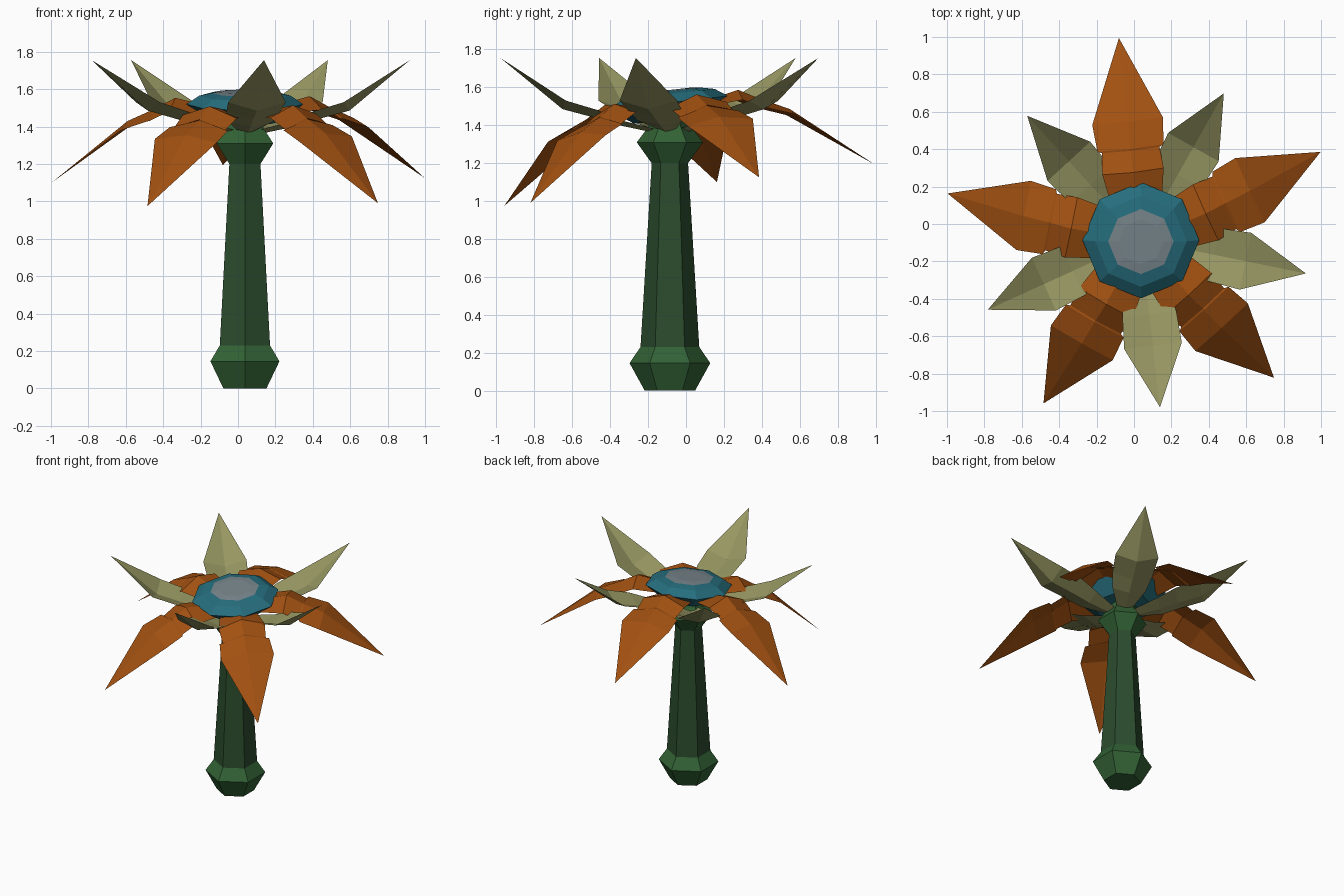
import bpy, bmesh, math

if "Cube" in bpy.data.objects:
    bpy.data.objects.remove(bpy.data.objects["Cube"])

AXIS = (0.037, -0.085)
TILT = math.radians(6.4)


def material(name, rgb):
    lin = [((c / 255 + 0.055) / 1.055) ** 2.4 for c in rgb]
    m = bpy.data.materials.new(name)
    m.diffuse_color = (*lin, 1)
    m.use_nodes = True
    m.node_tree.nodes["Principled BSDF"].inputs["Base Color"].default_value = m.diffuse_color
    return m


ORANGE = material("orange", (162, 81, 17))
OLIVE = material("olive", (150, 150, 98))
BLUE = material("teal blue", (38, 110, 126))
GREY = material("pale grey", (120, 134, 140))
STEM = material("dark green", (43, 76, 45))
BULB = material("leaf green", (50, 98, 53))


def finish(bm, name, mats, loc, tilt=0):
    me = bpy.data.meshes.new(name)
    bm.to_mesh(me)
    bm.free()
    for m in mats:
        me.materials.append(m)
    ob = bpy.data.objects.new(name, me)
    ob.location = loc
    ob.rotation_euler.x = tilt
    bpy.context.collection.objects.link(ob)
    return ob


def lathe(name, profile, sides, phase, mats, loc, tilt=0):
    """Faceted turned solid; profile rows are (radius, z, material of band above)."""
    bm = bmesh.new()
    rings = []
    for r, z, _ in profile:
        angles = [phase + 2 * math.pi * i / sides for i in range(sides)]
        rings.append([bm.verts.new((r * math.cos(a), r * math.sin(a), z)) for a in angles])
    bm.faces.new(rings[0][::-1]).material_index = profile[0][2]
    for k in range(len(rings) - 1):
        lo, hi = rings[k], rings[k + 1]
        for i in range(sides):
            j = (i + 1) % sides
            bm.faces.new((lo[i], lo[j], hi[j], hi[i])).material_index = profile[k][2]
    bm.faces.new(rings[-1]).material_index = profile[-1][2]
    return finish(bm, name, mats, loc, tilt)


def petals(name, rows, tip, start, mat, loc, tilt=0):
    """Ring of five creased petals; rows are (radius, half width, edge z, crease z)."""
    bm = bmesh.new()
    for k in range(5):
        a = math.radians(start + 72 * k)
        c, s = math.cos(a), math.sin(a)

        def vert(r, w, z):
            return bm.verts.new((r * c - w * s, r * s + w * c, z))

        strips = [(vert(r, -w, ze), vert(r, 0, zm), vert(r, w, ze)) for r, w, ze, zm in rows]
        for p, q in zip(strips, strips[1:]):
            for i in (0, 1):
                bm.faces.new((p[i], q[i], q[i + 1], p[i + 1]))
        end = vert(tip[0], 0, tip[1])
        for i in (0, 1):
            bm.faces.new((strips[-1][i], end, strips[-1][i + 1]))
    return finish(bm, name, [mat], loc, tilt)


# Six-sided stem with a bulb at each end
lathe("stem",
      [(0.133, 0, 1), (0.213, 0.145, 1), (0.155, 0.23, 0), (0.096, 1.2, 1),
       (0.175, 1.31, 1), (0.115, 1.39, 1), (0.10, 1.46, 1)],
      6, math.pi / 6, [STEM, BULB], (*AXIS, 0))

# Drooping outer petals, tilted toward the front
petals("orange_petals",
       [(0.12, 0.12, -0.03, -0.01), (0.38, 0.165, -0.01, 0.045),
        (0.49, 0.155, -0.065, -0.015), (0.50, 0.178, -0.065, -0.02),
        (0.64, 0.19, -0.115, -0.085)],
       (1.055, -0.426), 96.4, ORANGE, (AXIS[0], -0.095, 1.5), TILT)

# Rising petals between them, cupped upward
petals("olive_petals",
       [(0.08, 0.05, 1.38, 1.36), (0.27, 0.12, 1.425, 1.40),
        (0.40, 0.145, 1.48, 1.44), (0.57, 0.155, 1.53, 1.485)],
       (0.90, 1.755), 60.5, OLIVE, (*AXIS, 0))

# Eight-sided flower centre with a pale top
lathe("flower_centre",
      [(0.20, -0.07, 0), (0.312, 0.02, 0), (0.245, 0.065, 0),
       (0.175, 0.08, 1), (0.12, 0.086, 1)],
      8, 0, [BLUE, GREY], (*AXIS, 1.5), TILT)
